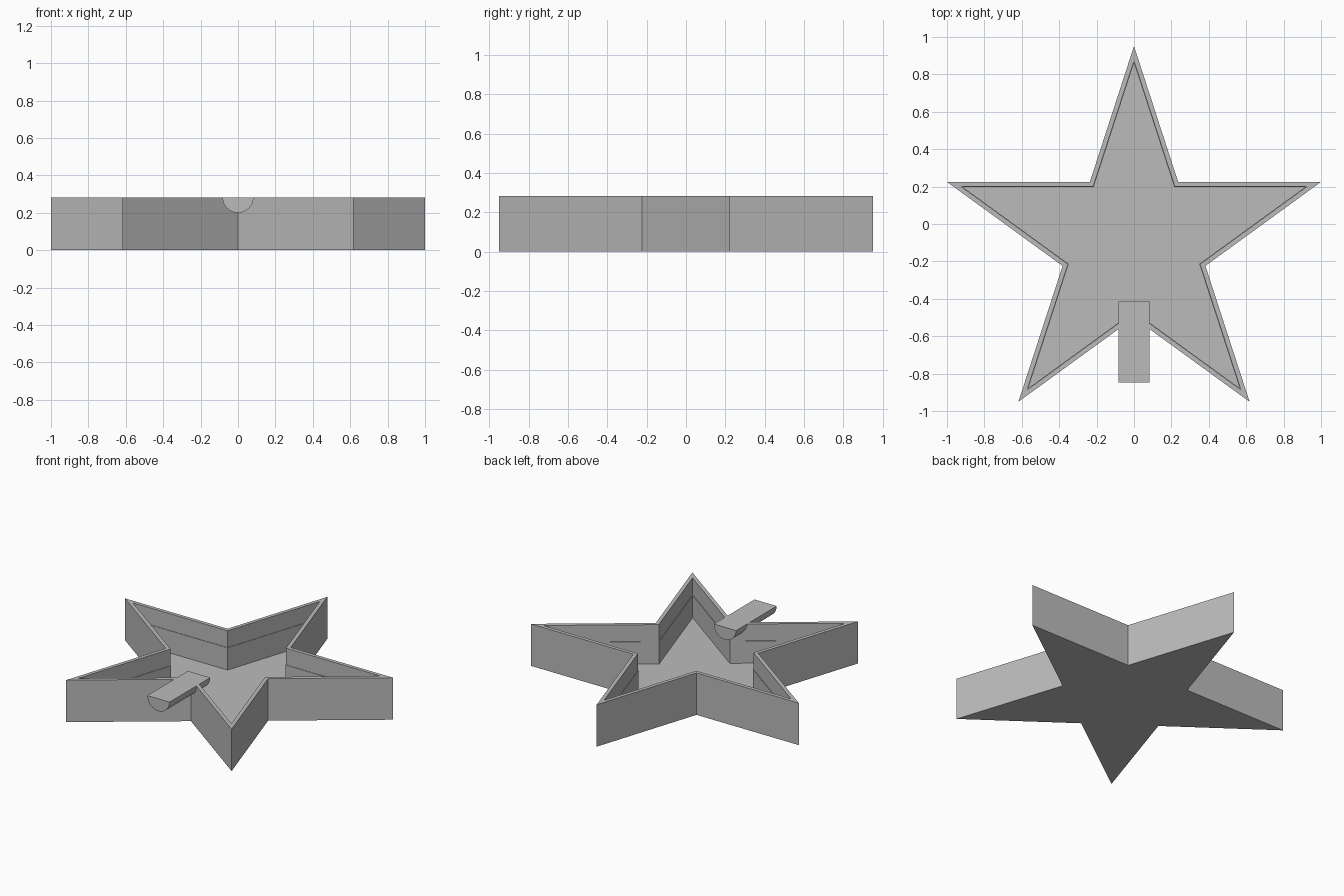
import bpy, bmesh
from math import pi, cos, sin

cube = bpy.data.objects.get("Cube")
if cube:
    bpy.data.objects.remove(cube, do_unlink=True)

HEIGHT = 0.283
CENTRE_Y = -0.1
TIP, NOTCH = 1.0515, 0.4016

grey = bpy.data.materials.new("plain grey")
grey.use_nodes = True
colour = (0.5, 0.5, 0.5, 1)
grey.diffuse_color = colour
grey.node_tree.nodes["Principled BSDF"].inputs["Base Color"].default_value = colour


def finish(bm, name):
    bmesh.ops.recalc_face_normals(bm, faces=bm.faces)
    mesh = bpy.data.meshes.new(name)
    bm.to_mesh(mesh)
    bm.free()
    mesh.materials.append(grey)
    obj = bpy.data.objects.new(name, mesh)
    bpy.context.collection.objects.link(obj)
    return obj


def loft(name, rings):
    """Closed solid skinned through equal-length rings of points."""
    bm = bmesh.new()
    loops = [[bm.verts.new(p) for p in ring] for ring in rings]
    n = len(loops[0])
    for a, b in zip(loops, loops[1:]):
        for i in range(n):
            j = (i + 1) % n
            bm.faces.new((a[i], a[j], b[j], b[i]))
    bm.faces.new(loops[0])
    bm.faces.new(loops[-1])
    return finish(bm, name)


def star(scale, z):
    """Five-pointed star ring with one tip towards the back."""
    ring = []
    for i in range(10):
        r = scale * (NOTCH if i % 2 else TIP)
        a = pi / 2 + i * pi / 5
        ring.append((r * cos(a), CENTRE_Y + r * sin(a), z))
    return ring


# Hollow star tray: outer wall, rim, inner wall with a fine ledge, floor
loft("star_tray", [star(1, 0), star(1, HEIGHT), star(0.924, HEIGHT),
                   star(0.924, 0.17), star(0.914, 0.17), star(0.914, 0.02)])


# Half-round rest crossing the front notch, flat side up
def half_round(y, radius=0.083, steps=16):
    return [(radius * cos(pi + pi * i / steps), y,
             HEIGHT + radius * sin(pi + pi * i / steps)) for i in range(steps + 1)]


rest = loft("half_round_rest", [half_round(-0.848), half_round(-0.415)])
bpy.ops.object.select_all(action="DESELECT")
rest.select_set(True)
bpy.context.view_layer.objects.active = rest
bpy.ops.object.shade_smooth_by_angle(angle=pi / 6)
